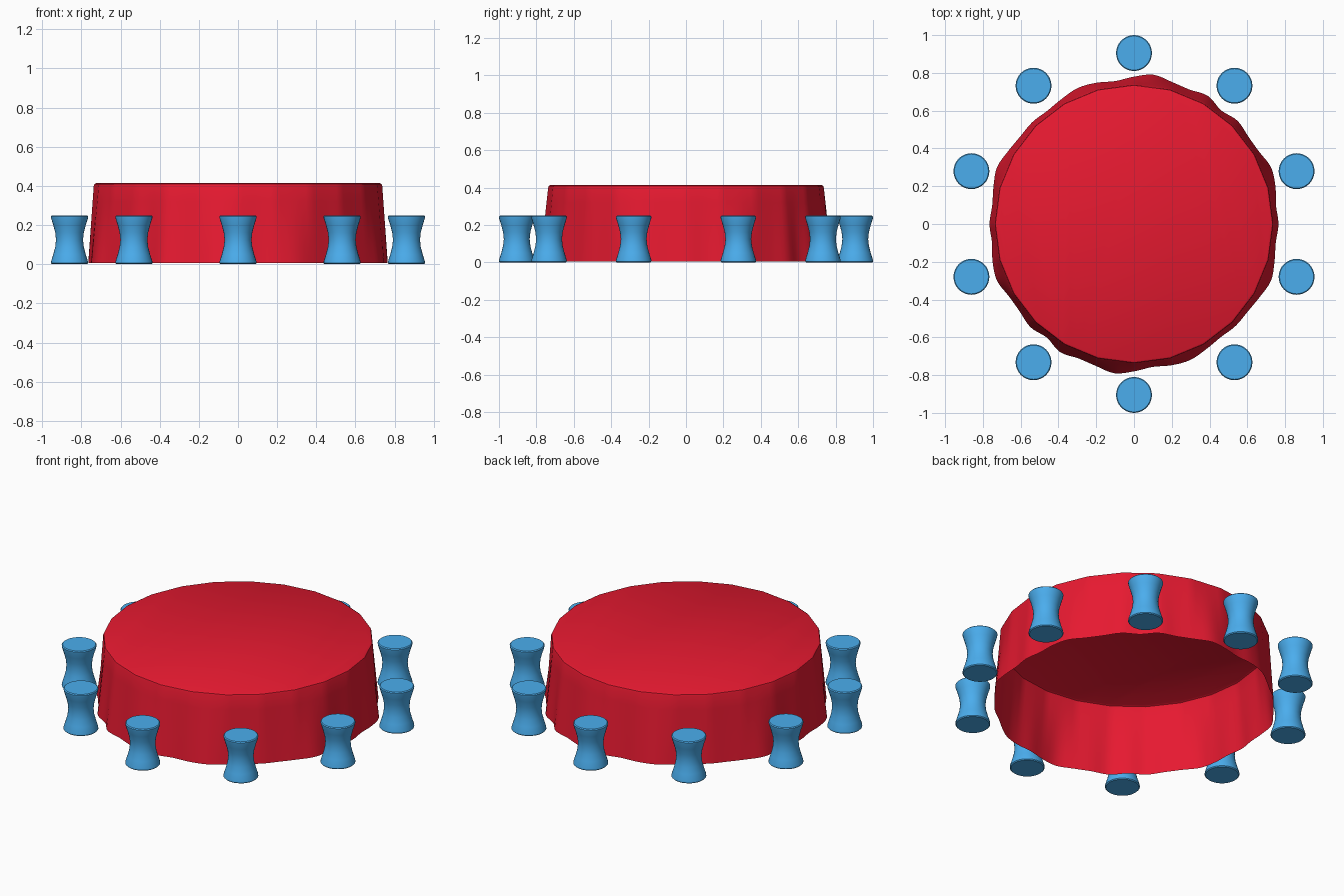
import bpy, bmesh, math

if "Cube" in bpy.data.objects:
    bpy.data.objects.remove(bpy.data.objects["Cube"])

def material(name, rgb):
    m = bpy.data.materials.new(name)
    m.diffuse_color = (*rgb, 1)
    m.use_nodes = True
    m.node_tree.nodes["Principled BSDF"].inputs["Base Color"].default_value = m.diffuse_color
    return m

red = material("red_cloth", (0.80, 0.01, 0.03))
blue = material("blue_stool", (0.07, 0.42, 0.85))

def loft(name, rings, mat, caps, angle):
    """Skin a stack of equal-length point rings; caps = (bottom, top)."""
    bm = bmesh.new()
    loops = [[bm.verts.new(p) for p in ring] for ring in rings]
    n = len(loops[0])
    for a, b in zip(loops, loops[1:]):
        for i in range(n):
            j = (i + 1) % n
            bm.faces.new((a[i], a[j], b[j], b[i]))
    if caps[0]:
        bm.faces.new(loops[0][::-1])
    if caps[1]:
        bm.faces.new(loops[-1])
    me = bpy.data.meshes.new(name)
    bm.to_mesh(me)
    bm.free()
    me.materials.append(mat)
    ob = bpy.data.objects.new(name, me)
    bpy.context.collection.objects.link(ob)
    bpy.context.view_layer.objects.active = ob
    ob.select_set(True)
    bpy.ops.object.shade_smooth_by_angle(angle=math.radians(angle))
    ob.select_set(False)
    return ob

# Tablecloth: 24-sided top draping into a wavy hem, open underneath.
# Hem radius every 7.5 degrees; the pattern repeats after half a turn.
HEM = [.765, .758, .775, .785, .765, .762, .774, .758, .783, .770, .778, .797,
       .780, .763, .774, .779, .765, .755, .762, .760, .770, .785, .770, .757]
SIDES, SUB = 24, 8
COLS = SIDES * SUB

def hem_radius(a):
    x = a / math.radians(7.5)
    i, t = int(x), x % 1
    p, q, r, s = (HEM[(i + k) % 24] for k in (-1, 0, 1, 2))
    return q + .5 * t * (r - p + t * (2*p - 5*q + 4*r - s + t * (3*(q - r) + s - p)))

def top_radius(a, r):
    step = math.tau / SIDES
    return r * math.cos(step / 2) / math.cos(a % step - step / 2)

def cloth_ring(z, drape, r=.737):
    ring = []
    for k in range(COLS):
        a = math.tau * (k + .001) / COLS
        d = top_radius(a, r) * (1 - drape) + hem_radius(a) * drape
        ring.append((d * math.cos(a), d * math.sin(a), z))
    return ring

rings = [cloth_ring(.005 + .395 * (1 - t), t) for t in (1, .8, .6, .4, .2, 0)]
rings += [cloth_ring(.409, 0, .734), cloth_ring(.414, 0, .725)]
loft("tablecloth", rings, red, (False, True), 40)

# Ten waisted round stools around the table
PROFILE = [(.090, 0), (.095, .005), (.094, .015), (.083, .05), (.073, .088),
           (.069, .125), (.073, .162), (.083, .20), (.094, .235), (.095, .245),
           (.090, .25)]
first = loft("stool_1", [[(r * math.cos(math.tau * k / 32), r * math.sin(math.tau * k / 32), z)
                          for k in range(32)] for r, z in PROFILE], blue, (True, True), 40)
for i in range(10):
    ob = first
    if i:
        ob = first.copy()
        ob.name = f"stool_{i + 1}"
        bpy.context.collection.objects.link(ob)
    a = math.pi / 2 + math.tau * i / 10
    ob.location = (.905 * math.cos(a), .905 * math.sin(a), 0)
